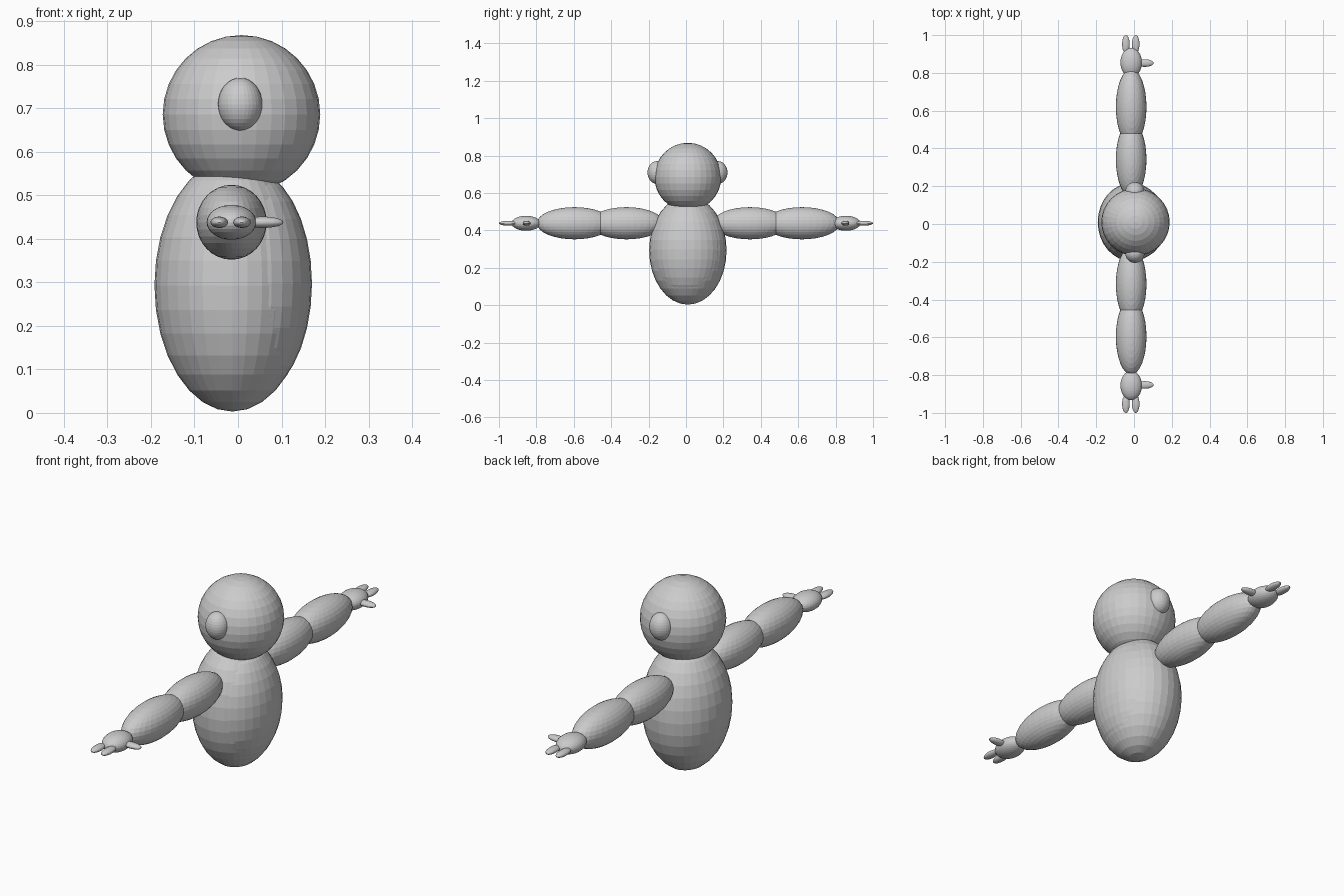
import bpy

cube = bpy.data.objects.get("Cube")
if cube:
    bpy.data.objects.remove(cube, do_unlink=True)

# One plain grey for the whole figure
GREY = (0.6, 0.6, 0.6, 1.0)
grey = bpy.data.materials.new("plain grey")
grey.use_nodes = True
grey.diffuse_color = GREY
grey.node_tree.nodes["Principled BSDF"].inputs["Base Color"].default_value = GREY


def ellipsoid(name, centre, radii):
    """Flat-faced ball stretched to the given radii."""
    bpy.ops.mesh.primitive_uv_sphere_add(segments=32, ring_count=16, radius=1, location=centre)
    obj = bpy.context.object
    obj.name = name
    obj.scale = radii
    bpy.ops.object.transform_apply(location=False, rotation=False, scale=True)
    obj.data.materials.append(grey)
    return obj


# Torso with a slightly raised belly on the thumb side
ellipsoid("body", (-0.013, 0.01, 0.293), (0.179, 0.207, 0.29))
ellipsoid("belly", (0.02, 0.008, 0.297), (0.15, 0.192, 0.267))

# Head
ellipsoid("head", (0.008, 0.01, 0.686), (0.181, 0.179, 0.182))

ARM_X, ARM_Z = -0.015, 0.438
MID_Y = 0.012

# Ears, arms and hands, repeated on both sides
for side, s in (("front", -1), ("back", 1)):
    ellipsoid(side + "_ear", (0.005, 0.008 + s * 0.163, 0.709), (0.051, 0.051, 0.061))
    ellipsoid(side + "_upper_arm", (ARM_X, MID_Y + s * 0.33, ARM_Z), (0.081, 0.2, 0.086))
    ellipsoid(side + "_forearm", (ARM_X, MID_Y + s * 0.608, ARM_Z), (0.081, 0.202, 0.086))
    ellipsoid(side + "_hand", (ARM_X, s * 0.855, ARM_Z), (0.057, 0.078, 0.04))
    for label, offset in (("outer", -0.028), ("inner", 0.024)):
        ellipsoid(f"{side}_{label}_finger", (ARM_X + offset, s * 0.952, ARM_Z), (0.02, 0.048, 0.013))
    ellipsoid(side + "_thumb", (0.057, s * 0.852, ARM_Z), (0.047, 0.02, 0.013))
